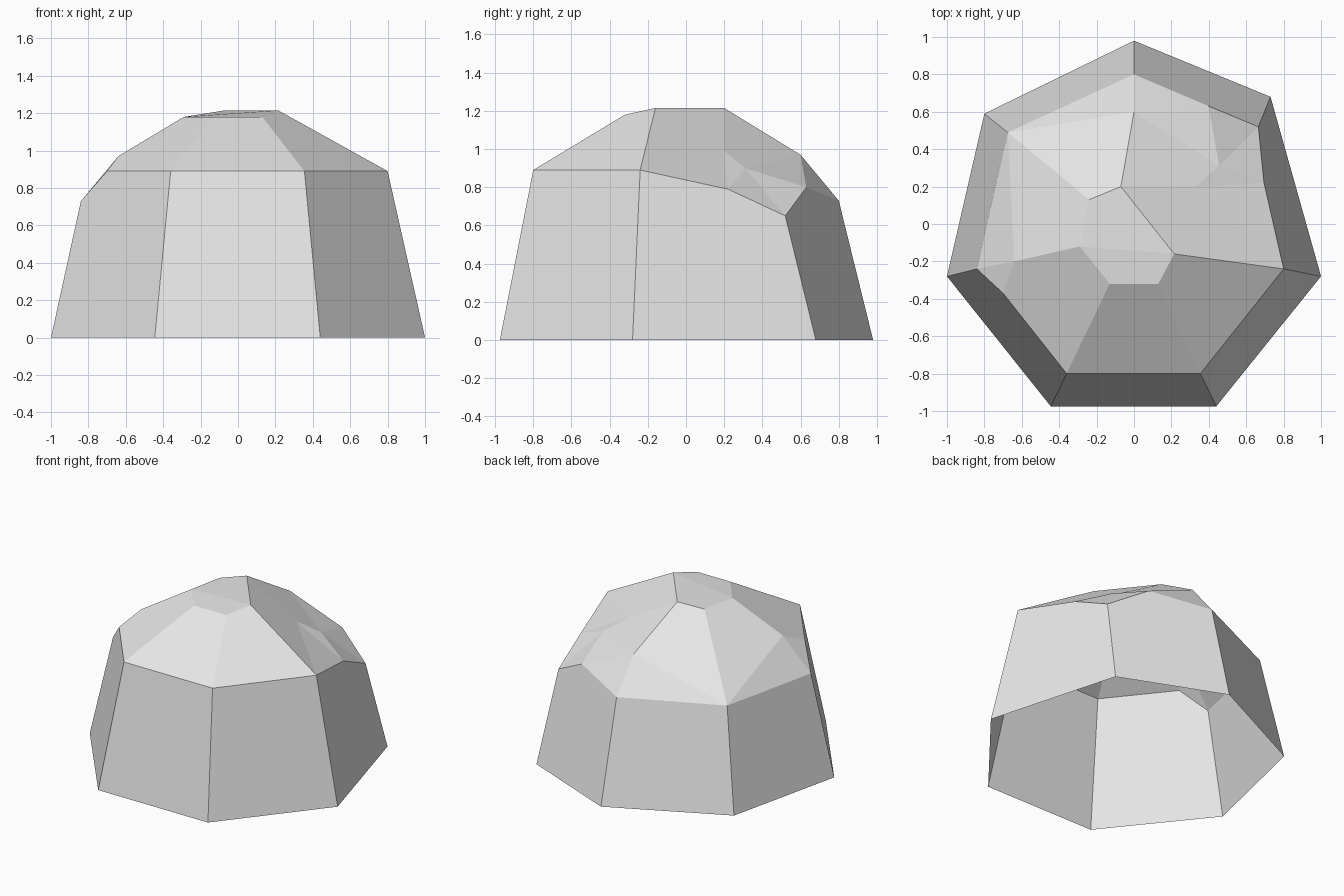
import bpy

if "Cube" in bpy.data.objects:
    bpy.data.objects.remove(bpy.data.objects["Cube"])

# Seven-sided open shell: base ring, uneven rim ring, faceted cap
base = [(-1, -.28, 0), (-.445, -.975, 0), (.44, -.975, 0), (1, -.28, 0),
        (.73, .68, 0), (0, .98, 0), (-.8, .59, 0)]
rim = [(-.84, -.24, .73), (-.36, -.8, .89), (.355, -.8, .89), (.8, -.24, .89),
       (.665, .52, .65), (0, .8, .73), (-.675, .49, .73)]
# Extra chipped corners on the rim, keyed by the wall they sit on
chip = {0: (-.7, -.37, .89), 3: (.695, .22, .79), 4: (.4, .63, .80)}
top = [(-.29, -.12, 1.18), (-.13, -.32, 1.18), (.13, -.32, 1.18),
       (.215, -.16, 1.215), (-.07, .2, 1.215), (-.24, .13, 1.18)]
left_mid, back_mid = (-.64, -.2, .97), (0, .6, .97)
dent_hi, dent_lo = (.33, .2, .99), (.455, .31, .90)

# Side walls
faces = []
for i in range(7):
    j = (i + 1) % 7
    faces.append([base[i], base[j], rim[j]] + ([chip[i]] if i in chip else []) + [rim[i]])

# Cap facets
faces += [
    [top[0], top[1], top[2], top[3]],
    [top[0], top[3], top[4], top[5]],
    [rim[1], rim[2], top[2], top[1]],
    [rim[2], rim[3], top[3], top[2]],
    [chip[0], rim[1], top[1], top[0], left_mid],
    [rim[0], chip[0], left_mid],
    [rim[6], rim[0], left_mid],
    [rim[6], left_mid, top[0], top[5]],
    [rim[6], top[5], top[4], back_mid],
    [rim[5], rim[6], back_mid],
    [chip[4], rim[5], back_mid],
    [rim[3], dent_hi, top[4], top[3]],
    [dent_hi, dent_lo, back_mid, top[4]],
    [dent_lo, chip[4], back_mid],
    [rim[3], chip[3], dent_hi],
    [chip[3], dent_lo, dent_hi],
    [chip[3], rim[4], dent_lo],
    [rim[4], chip[4], dent_lo],
]

verts = list(dict.fromkeys(p for f in faces for p in f))
mesh = bpy.data.meshes.new("boulder")
mesh.from_pydata(verts, [], [[verts.index(p) for p in f] for f in faces])
mesh.update()

stone = bpy.data.materials.new("pale grey stone")
stone.diffuse_color = (.8, .8, .8, 1)
stone.use_nodes = True
stone.node_tree.nodes["Principled BSDF"].inputs["Base Color"].default_value = stone.diffuse_color
mesh.materials.append(stone)
bpy.context.collection.objects.link(bpy.data.objects.new("boulder", mesh))
